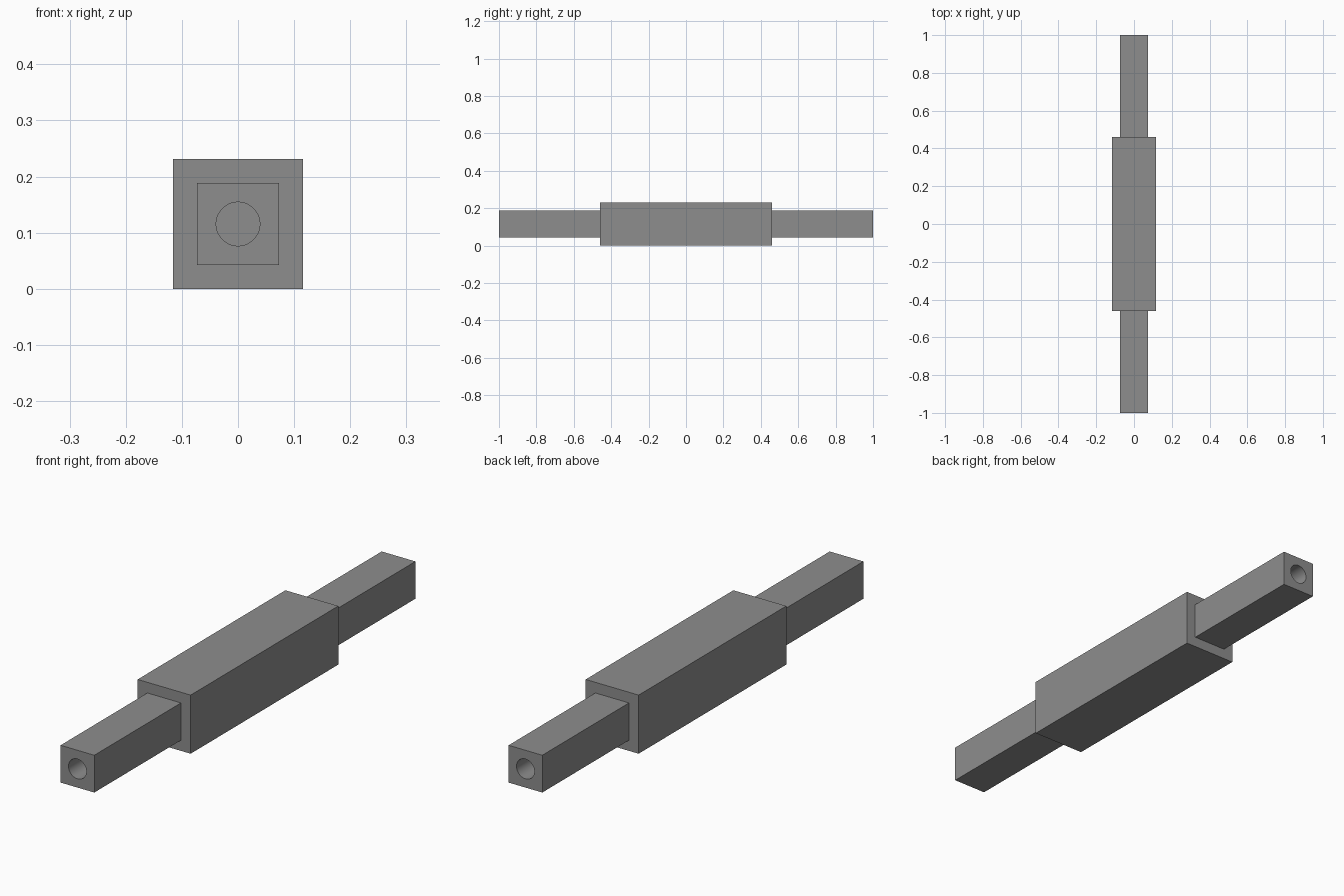
import bpy, bmesh, math

if "Cube" in bpy.data.objects:
    bpy.data.objects.remove(bpy.data.objects["Cube"])

BODY_HALF, BODY_END = 0.1155, 0.46
ARM_HALF, BORE_RADIUS = 0.0735, 0.039
SEGMENTS = 48
MID_Z = BODY_HALF

grey = bpy.data.materials.new("mid grey")
grey.diffuse_color = (0.27, 0.27, 0.27, 1)
grey.use_nodes = True
grey.node_tree.nodes["Principled BSDF"].inputs["Base Color"].default_value = grey.diffuse_color


def finish(name, bm):
    bmesh.ops.recalc_face_normals(bm, faces=bm.faces[:])
    mesh = bpy.data.meshes.new(name)
    bm.to_mesh(mesh)
    bm.free()
    mesh.materials.append(grey)
    obj = bpy.data.objects.new(name, mesh)
    obj.location.z = MID_Z
    bpy.context.collection.objects.link(obj)
    return obj


def ring(bm, radius, count, y):
    """Ring of points around the y axis, starting on the diagonal."""
    pts = []
    for i in range(count):
        a = math.pi / 4 + math.tau * i / count
        pts.append(bm.verts.new((radius * math.cos(a), y, radius * math.sin(a))))
    return pts


def walls(bm, a, b):
    n = len(a)
    return [bm.faces.new((a[i], a[(i + 1) % n], b[(i + 1) % n], b[i])) for i in range(n)]


def arm(name, side):
    """Square bar with a blind round bore in its outer end."""
    bm = bmesh.new()
    inner, outer = side * BODY_END, side
    root = ring(bm, ARM_HALF * math.sqrt(2), 4, inner)
    tip = ring(bm, ARM_HALF * math.sqrt(2), 4, outer)
    mouth = ring(bm, BORE_RADIUS, SEGMENTS, outer)
    floor = ring(bm, BORE_RADIUS, SEGMENTS, inner)
    walls(bm, root, tip)
    for f in walls(bm, mouth, floor):
        f.smooth = True
    bm.faces.new(floor)
    # end face around the bore, one piece per side
    q = SEGMENTS // 4
    for k in range(4):
        arc = [mouth[(k * q + i) % SEGMENTS] for i in range(q + 1)]
        bm.faces.new([tip[(k + 1) % 4], tip[k]] + arc)
    # join to the body: flat ring around the bore floor
    for k in range(4):
        arc = [floor[(k * q + i) % SEGMENTS] for i in range(q + 1)]
        bm.faces.new([root[(k + 1) % 4], root[k]] + arc)
    # keep the bore rim sharp
    for loop in (mouth, floor):
        for i in range(SEGMENTS):
            e = bm.edges.get((loop[i], loop[(i + 1) % SEGMENTS]))
            e.smooth = False
    return finish(name, bm)


# thick central block
bm = bmesh.new()
near = ring(bm, BODY_HALF * math.sqrt(2), 4, -BODY_END)
far = ring(bm, BODY_HALF * math.sqrt(2), 4, BODY_END)
walls(bm, near, far)
bm.faces.new(near)
bm.faces.new(far)
finish("central_block", bm)

# thin bored bars at both ends
arm("front_bar", -1)
arm("back_bar", 1)
